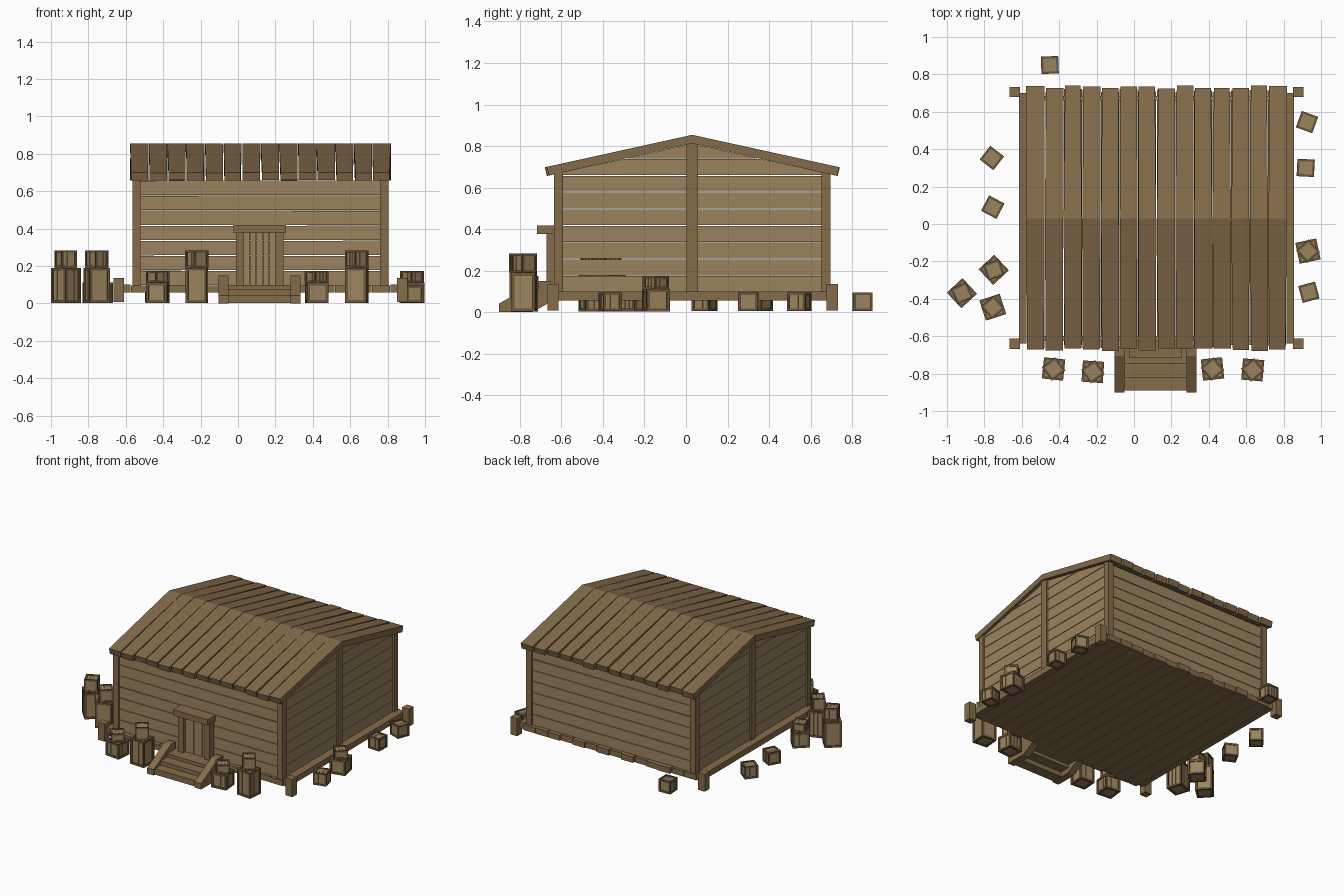
import bpy, bmesh, random
from math import radians
from mathutils import Matrix, Vector

if "Cube" in bpy.data.objects:
    bpy.data.objects.remove(bpy.data.objects["Cube"])

random.seed(4)
R = random.uniform


def material(name, rgb):
    m = bpy.data.materials.new(name)
    m.diffuse_color = (*rgb, 1)
    m.use_nodes = True
    m.node_tree.nodes["Principled BSDF"].inputs["Base Color"].default_value = m.diffuse_color
    return m


WALL = material("wall_wood", (0.33, 0.23, 0.115))
TRIM = material("trim_wood", (0.235, 0.15, 0.07))
ROOF = material("roof_wood", (0.225, 0.145, 0.068))
DARK = material("crate_frame_wood", (0.15, 0.095, 0.043))


def box(bm, x0, x1, y0, y1, z0, z1, tilt=0, axis='Y', mat=0):
    c = Vector(((x0 + x1) / 2, (y0 + y1) / 2, (z0 + z1) / 2))
    m = (Matrix.Translation(c) @ Matrix.Rotation(tilt, 4, axis)
         @ Matrix.Diagonal((x1 - x0, y1 - y0, z1 - z0, 1)))
    verts = bmesh.ops.create_cube(bm, size=1, matrix=m)['verts']
    for f in {f for v in verts for f in v.link_faces}:
        f.material_index = mat


def prism(bm, profile, x0, x1):
    """Extrude a (y, z) profile along x; x0 and x1 may vary per point."""
    n = len(profile)
    xs0 = x0 if isinstance(x0, list) else [x0] * n
    xs1 = x1 if isinstance(x1, list) else [x1] * n
    a = [bm.verts.new((x, *p)) for x, p in zip(xs0, profile)]
    b = [bm.verts.new((x, *p)) for x, p in zip(xs1, profile)]
    bm.faces.new(a)
    bm.faces.new(b[::-1])
    for i in range(n):
        j = (i + 1) % n
        bm.faces.new((a[j], a[i], b[i], b[j]))


def finish(bm, name, *mats):
    bmesh.ops.recalc_face_normals(bm, faces=bm.faces)
    me = bpy.data.meshes.new(name)
    bm.to_mesh(me)
    bm.free()
    for m in mats:
        me.materials.append(m)
    ob = bpy.data.objects.new(name, me)
    bpy.context.collection.objects.link(ob)
    return ob


CX, CY = 0.12, 0.03          # centre of the hut
SLOPE = 0.22
N = 14

# floor boards running front to back
bm = bmesh.new()
for i in range(N):
    x = -0.575 + i * 1.39 / N
    box(bm, x + .002, x + 1.39 / N - .002, -0.655 + R(-.012, .01), 0.715 + R(-.012, .01),
        0.057, 0.097 + R(-.003, .003))
finish(bm, "floor_boards", TRIM)

# side sills and short stilts at the platform corners
bm = bmesh.new()
for s in (-1, 1):
    xa, xb = sorted((CX + s * 0.695, CX + s * 0.735))
    box(bm, xa, xb, -0.64, 0.70, 0.057, 0.1)
    for y in (-0.64, 0.705):
        xa, xb = sorted((CX + s * 0.73, CX + s * 0.785))
        box(bm, xa, xb, y - .027, y + .027, 0.008, 0.135)
finish(bm, "platform_sills_and_stilts", TRIM)

# horizontal wall planks, front and back
Z0, PITCH = 0.095, 0.0805
bm = bmesh.new()
for s in (-1, 1):
    ya, yb = sorted((CY + s * 0.63, CY + s * 0.655))
    for i in range(7):
        z = Z0 + i * PITCH
        box(bm, CX - .675, CX + .675, ya, yb, z + .002, z + PITCH - .002, R(-.0015, .0015))
finish(bm, "eave_wall_planks", WALL)


def half(z):
    return min(0.65, max(0.01, (0.81 - z) / SLOPE))


# gable wall planks, cut to the roof slope
bm = bmesh.new()
KNEE = 0.81 - 0.65 * SLOPE
for s in (-1, 1):
    xa, xb = sorted((CX + s * 0.645, CX + s * 0.672))
    for i in range(9):
        z0, z1 = Z0 + i * PITCH + .002, min(0.808, Z0 + (i + 1) * PITCH - .002)
        zs = [z0] + ([KNEE] if z0 < KNEE < z1 else []) + [z1]
        prism(bm, [(CY - half(z), z) for z in zs] + [(CY + half(z), z) for z in zs[::-1]], xa, xb)
finish(bm, "gable_wall_planks", WALL)

# corner posts and gable centre posts
bm = bmesh.new()
for s in (-1, 1):
    xa, xb = sorted((CX + s * 0.64, CX + s * 0.685))
    for y in (CY - .645, CY + .645):
        box(bm, xa, xb, y - .022, y + .022, 0.06, 0.675)
    box(bm, xa, xb, CY - .027, CY + .027, 0.09, 0.815)
finish(bm, "wall_posts", TRIM)

# roof planks with uneven widths and eave ends
bm = bmesh.new()
W = 1.395 / N
for s in (-1, 1):
    for i in range(N):
        x = -0.577 + i * W
        run = 0.70 + R(-.006, .012)
        e = 0.854 - run * SLOPE
        prof = [(CY, .854), (CY + s * run, e), (CY + s * (run - .01), e - .042), (CY, .812)]
        a, b, c, d = R(0, .003), R(0, .009), R(0, .003), R(0, .009)
        prism(bm, prof, [x + a, x + b, x + b, x + a], [x + W - c, x + W - d, x + W - d, x + W - c])
finish(bm, "roof_planks", ROOF)

# door boards
bm = bmesh.new()
for i in range(5):
    x = 0.03 + i * 0.034
    box(bm, x + .0015, x + .0325, -0.65, -0.635 + R(-.003, .003), 0.097, 0.378)
finish(bm, "door_boards", WALL)

# door frame
bm = bmesh.new()
for x in (-0.012, 0.199):
    box(bm, x, x + .043, -0.672, -0.61, 0.095, 0.378)
box(bm, -0.024, 0.257, -0.717, -0.61, 0.376, 0.418)
finish(bm, "door_frame", TRIM)

# entry steps
bm = bmesh.new()
for y0, y1, z0, z1 in ((-.89, -.81, .003, .045), (-.82, -.735, .036, .075), (-.745, -.64, .06, .099)):
    box(bm, -0.055, 0.285, y0, y1, z0, z1)
finish(bm, "step_treads", TRIM)
bm = bmesh.new()
for x in (-0.103, 0.28):
    prism(bm, [(-.9, 0), (-.9, .042), (-.705, .15), (-.65, .15), (-.65, .05), (-.74, 0)], x, x + .053)
finish(bm, "step_side_boards", TRIM)


def crate(name, x, y, z, w, h, angle):
    """Framed box with recessed plank panels."""
    bm = bmesh.new()
    t = 0.13 * w
    r = w / 2
    g = 0.006
    box(bm, -r + g + .002, r - g - .002, -r + g + .002, r - g - .002, g, h - g - .002, mat=1)
    for sx in (-1, 1):
        for sy in (-1, 1):
            cx, cy = sx * (r - t / 2), sy * (r - t / 2)
            box(bm, cx - t / 2, cx + t / 2, cy - t / 2, cy + t / 2, 0, h)
    q = r - t
    for z0 in (0, h - t):
        for s in (-1, 1):
            c = s * (r - t / 2)
            box(bm, -q, q, c - t / 2, c + t / 2, z0, z0 + t)
            box(bm, c - t / 2, c + t / 2, -q, q, z0, z0 + t)
    p = 2 * q / 3
    for i in range(3):                      # lid and side slats
        a, b = -q + i * p + .001, -q + (i + 1) * p - .001
        box(bm, a, b, -q, q, h - g - .004, h - g + R(0, .003), mat=1)
        for s in (-1, 1):
            ca, cb = sorted((s * (r - g - .005), s * (r - g + R(0, .002))))
            box(bm, a, b, ca, cb, t, h - t, mat=1)
            box(bm, ca, cb, a, b, t, h - t, mat=1)
    ob = finish(bm, name, DARK, WALL)
    ob.location = (x, y, z)
    ob.rotation_euler.z = radians(angle)


# single small crates: x, y, angle
for i, (x, y, a) in enumerate(((-.45, .85, 2), (-.76, .353, -38), (-.755, .09, -28),
                               (.935, -.365, 15), (.918, .30, -3), (.925, .545, -20))):
    crate(f"small_crate_{i + 1}", x, y, 0.005, 0.093, 0.09, a)

# stacked crates: x, y, lower angle, upper angle, tall
for i, (x, y, a, b, tall) in enumerate((
        (-.75, -.245, 43, 20, 0), (-.92, -.37, 43, 25, 1), (-.755, -.445, 18, 40, 1),
        (-.43, -.775, -6, 38, 0), (-.22, -.79, -4, 35, 1), (.42, -.775, 6, 40, 0),
        (.635, -.78, -5, 38, 1), (.93, -.145, 12, 42, 0))):
    h = 0.187 if tall else 0.108
    crate(f"stack_lower_crate_{i + 1}", x, y, 0.003, 0.114, h, a)
    crate(f"stack_upper_crate_{i + 1}", x, y, 0.003 + h, 0.09, 0.093 if tall else 0.063, b)
